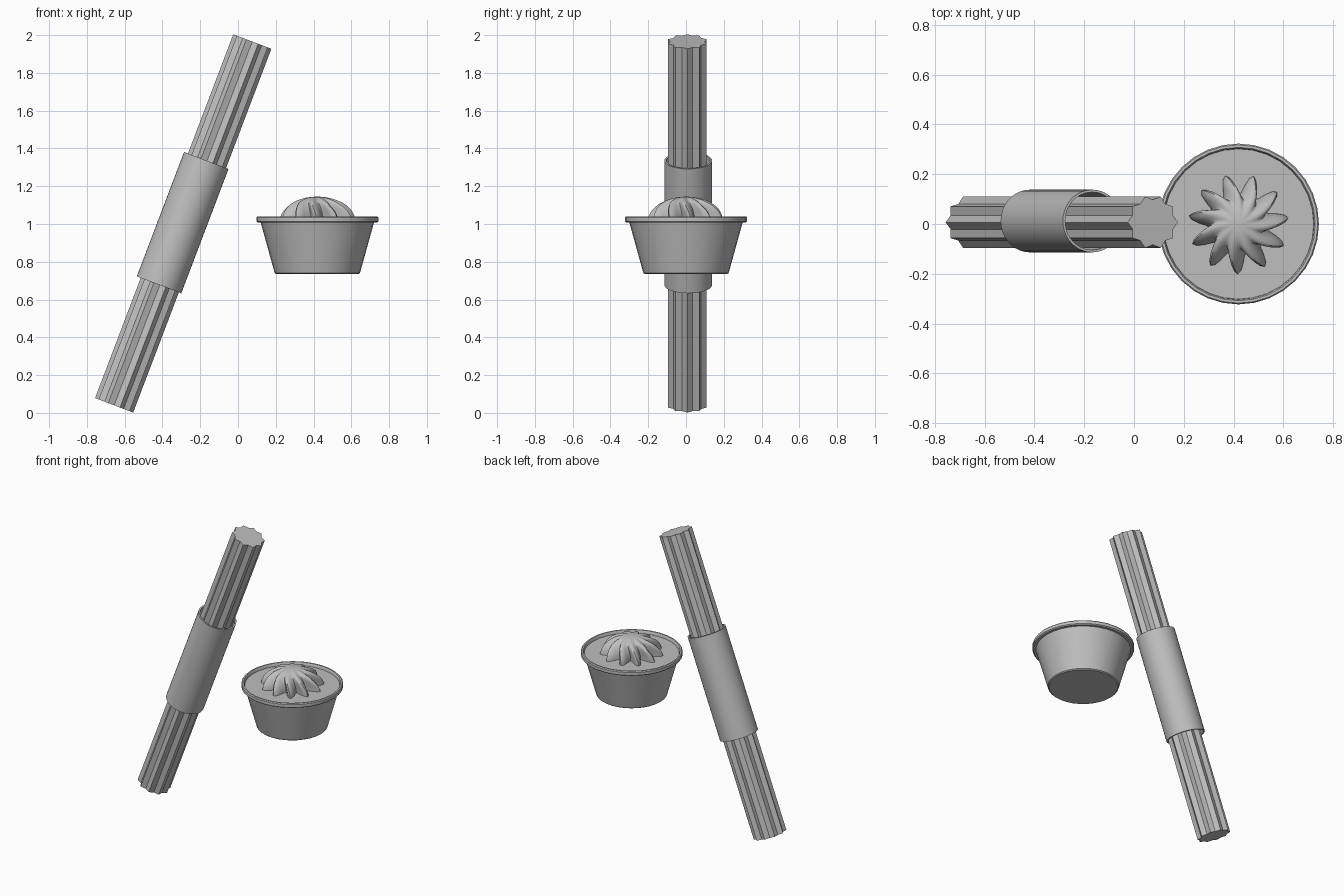
import bpy, math

if "Cube" in bpy.data.objects:
    bpy.data.objects.remove(bpy.data.objects["Cube"])

grey = bpy.data.materials.new("plain_grey")
grey.diffuse_color = (0.52, 0.52, 0.52, 1)
grey.use_nodes = True
grey.node_tree.nodes["Principled BSDF"].inputs["Base Color"].default_value = grey.diffuse_color


def rings_object(name, rings, cap_start=True, cap_end=True, loop=False, angle=35):
    """Skin a list of equal-length point rings into one mesh object."""
    n = len(rings[0])
    verts = [p for ring in rings for p in ring]
    faces = []
    count = len(rings)
    for i in range(count if loop else count - 1):
        a, b = i * n, ((i + 1) % count) * n
        for k in range(n):
            k2 = (k + 1) % n
            faces.append((a + k, a + k2, b + k2, b + k))
    if cap_start and not loop:
        faces.append(tuple(reversed(range(n))))
    if cap_end and not loop:
        faces.append(tuple(range((count - 1) * n, count * n)))
    mesh = bpy.data.meshes.new(name)
    mesh.from_pydata(verts, [], faces)
    mesh.materials.append(grey)
    obj = bpy.data.objects.new(name, mesh)
    bpy.context.collection.objects.link(obj)
    bpy.ops.object.select_all(action='DESELECT')
    obj.select_set(True)
    bpy.context.view_layer.objects.active = obj
    bpy.ops.object.shade_smooth_by_angle(angle=math.radians(angle))
    return obj


def circle(r, z, n):
    return [(r * math.cos(2 * math.pi * k / n), r * math.sin(2 * math.pi * k / n), z)
            for k in range(n)]


def star(r_out, r_in, z, points):
    return [((r_out, r_in)[k % 2] * math.cos(math.pi * k / points),
             (r_out, r_in)[k % 2] * math.sin(math.pi * k / points), z)
            for k in range(points * 2)]


# Ridged pastry stick, leaning to the right
TILT = math.radians(20.8)
stick = rings_object("pastry_stick",
                     [star(0.108, 0.091, z, 10) for z in (-1.03, 1.03)], angle=15)
stick.rotation_euler = (0, TILT, 0)
stick.location = (-0.29, 0.007, 1.003)

# Paper sleeve: open tube around the middle of the stick
sleeve_profile = [(0.126, -0.352), (0.126, 0.352), (0.116, 0.352), (0.116, -0.352)]
sleeve = rings_object("paper_sleeve", [circle(r, z, 40) for r, z in sleeve_profile], loop=True)
sleeve.rotation_euler = (0, TILT, 0)
sleeve.location = (-0.293, 0.012, 1.007)

# Dipping cup with a rolled rim and a filled, slightly sunken top
cup_profile = [(0.218, 0.735), (0.226, 0.741), (0.300, 1.008), (0.316, 1.008),
               (0.323, 1.014), (0.323, 1.034), (0.318, 1.040), (0.308, 1.040),
               (0.304, 1.034), (0.302, 1.020)]
cup = rings_object("dip_cup", [circle(r, z, 32) for r, z in cup_profile])
cup.location = (0.42, 0, 0)

# Whipped swirl: a dome whose eleven ridges twist outwards
BLADES, STEPS = 11, 8
swirl_rings = []
for i in range(13):
    a = math.radians(90 - i * 7.4)
    s = math.sin(a)
    ring = []
    for k in range(BLADES * STEPS):
        t = 2 * math.pi * k / (BLADES * STEPS)
        wave = 0.5 - 0.5 * math.cos(BLADES * t)
        r = 0.202 * s * (1 - 0.42 * s * wave)
        turn = t + 0.35 * s * s + math.radians(-13)
        ring.append((r * math.cos(turn), r * math.sin(turn), 1.015 + 0.13 * math.cos(a)))
    swirl_rings.append(ring)
swirl = rings_object("whipped_swirl", swirl_rings, angle=50)
swirl.location = (0.42, 0, 0)
